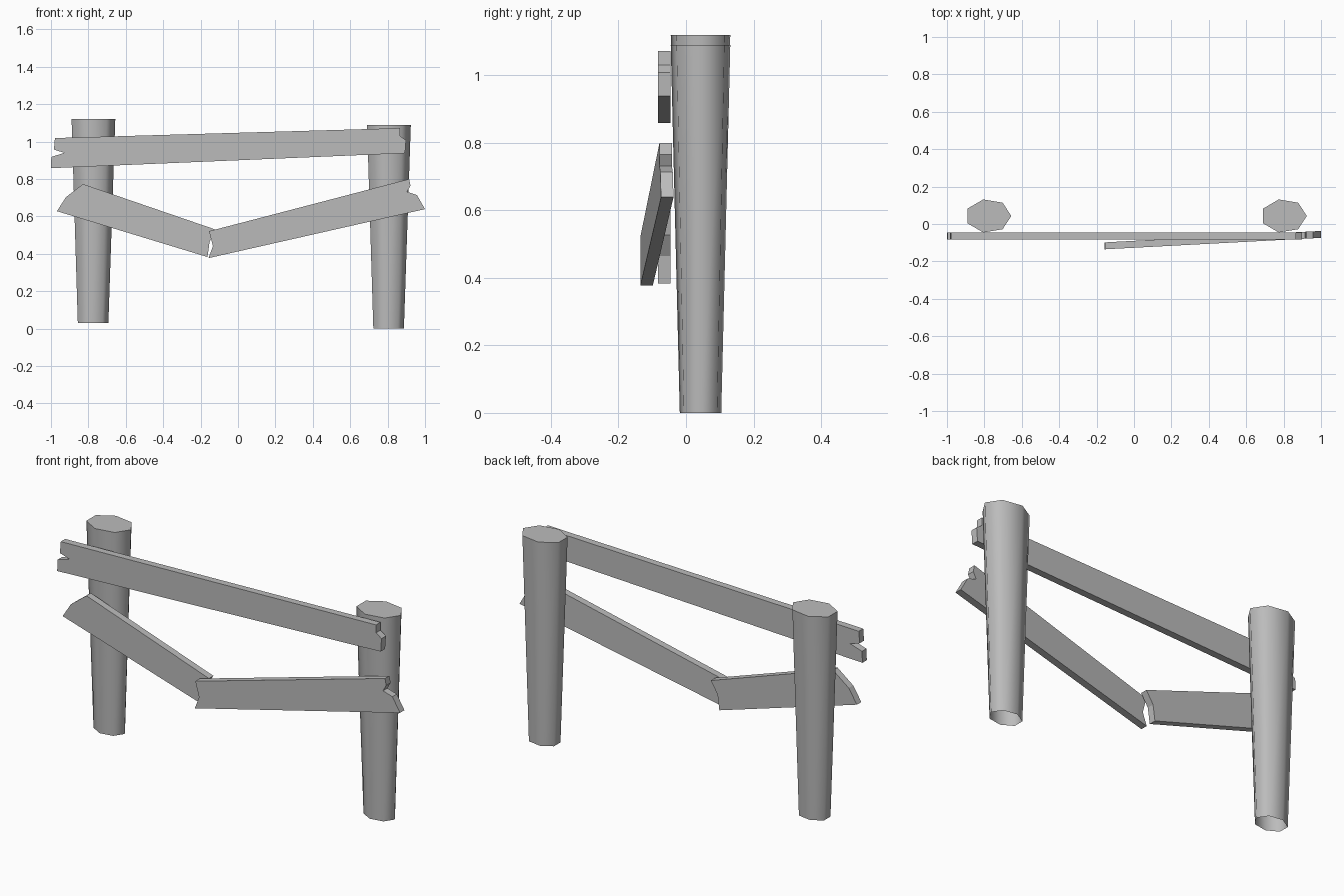
import bpy, bmesh, math

cube = bpy.data.objects.get("Cube")
if cube:
    bpy.data.objects.remove(cube, do_unlink=True)

grey = bpy.data.materials.new("plain_grey")
grey.use_nodes = True
COLOUR = (0.5, 0.5, 0.5, 1)
grey.diffuse_color = COLOUR
grey.node_tree.nodes["Principled BSDF"].inputs["Base Color"].default_value = COLOUR


def finish(name, bm):
    mesh = bpy.data.meshes.new(name)
    bm.to_mesh(mesh)
    bm.free()
    mesh.materials.append(grey)
    obj = bpy.data.objects.new(name, mesh)
    bpy.context.collection.objects.link(obj)
    return obj


def post(name, x, base, height=1.09, sides=7):
    """Tapered oval post, capped on top and open underneath."""
    bm = bmesh.new()
    rings = []
    for z, rx, ry in ((base, 0.086, 0.063), (base + height, 0.123, 0.0905)):
        angles = [math.tau * i / sides for i in range(sides)]
        rings.append([bm.verts.new((x + rx * math.cos(a), 0.043 + ry * math.sin(a), z))
                      for a in angles])
    low, high = rings
    for i in range(sides):
        j = (i + 1) % sides
        bm.faces.new((low[i], low[j], high[j], high[i])).smooth = True
    cap = bm.faces.new(high)
    for edge in cap.edges:
        edge.smooth = False
    finish(name, bm)


def plank(name, outline, back=-0.046, slope=0.0, thick=0.037):
    """Board cut to an outline in x and z; slope swings it forward along x."""
    bm = bmesh.new()
    face = bm.faces.new([bm.verts.new((x, back + slope * x, z)) for x, z in outline])
    grown = bmesh.ops.extrude_face_region(bm, geom=[face])["geom"]
    moved = [v for v in grown if isinstance(v, bmesh.types.BMVert)]
    bmesh.ops.translate(bm, verts=moved, vec=(0, -thick, 0))
    bmesh.ops.recalc_face_normals(bm, faces=bm.faces)
    finish(name, bm)


# Posts
post("right_post", -0.779, 0.03)
post("left_post", 0.801, 0.0)

# Top rail with splintered ends
plank("top_rail", [(-0.979, 1.019), (-0.984, 0.957), (-0.928, 0.940), (-0.998, 0.918),
                   (-1.0, 0.858), (0.893, 0.938), (0.898, 1.008), (0.866, 1.03),
                   (0.866, 1.072)])

# Lower rail, snapped in two
plank("lower_rail_right", [(-0.829, 0.773), (-0.92, 0.703), (-0.968, 0.628),
                           (-0.163, 0.383), (-0.152, 0.465), (-0.112, 0.527)])
plank("lower_rail_left", [(-0.155, 0.521), (-0.134, 0.441), (-0.158, 0.377),
                          (1.0, 0.639), (0.957, 0.714), (0.904, 0.732),
                          (0.922, 0.765), (0.915, 0.80)],
      back=-0.09, slope=0.053)
